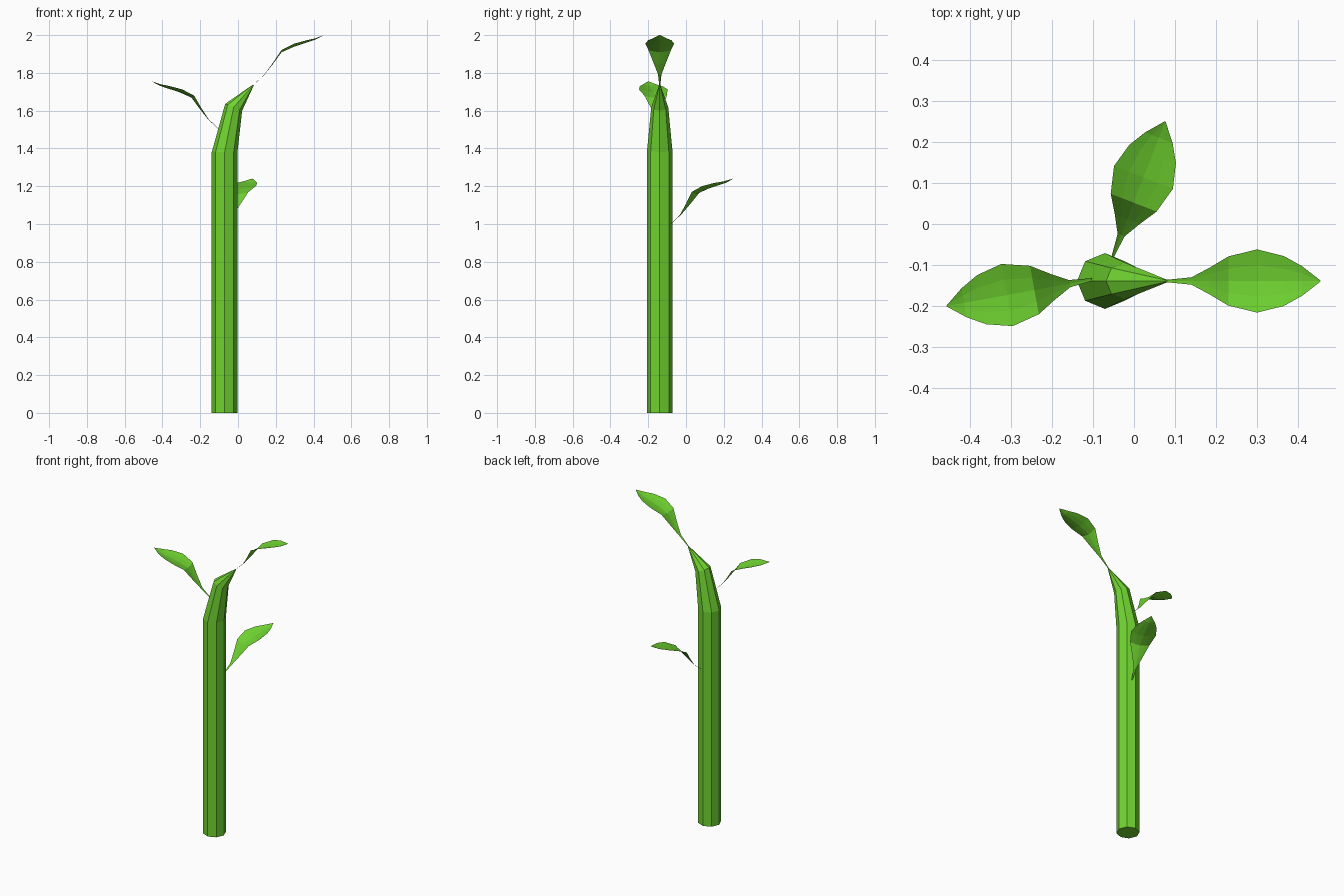
import bpy, bmesh, math
from mathutils import Matrix, Vector

if "Cube" in bpy.data.objects:
    bpy.data.objects.remove(bpy.data.objects["Cube"])

green = bpy.data.materials.new("plant_green")
green.diffuse_color = (0.16, 0.65, 0.03, 1)
green.use_nodes = True
green.node_tree.nodes["Principled BSDF"].inputs["Base Color"].default_value = green.diffuse_color


def finish(bm, name):
    mesh = bpy.data.meshes.new(name)
    bm.to_mesh(mesh)
    bm.free()
    mesh.materials.append(green)
    obj = bpy.data.objects.new(name, mesh)
    bpy.context.collection.objects.link(obj)
    return obj


# Stem: eight-sided rings (x, z, radius, rise across the ring), bent and tapered to a tip
SIDES, STEM_Y = 8, -0.139
bm = bmesh.new()
rings = []
for x, z, r, tilt in [(-0.071, 0, 0.068, 0), (-0.071, 1.38, 0.068, 0),
                      (-0.023, 1.618, 0.045, -0.4), (0.081, 1.736, 0.003, -0.4)]:
    ring = []
    for i in range(SIDES):
        a = math.tau * i / SIDES
        dx = r * math.cos(a)
        ring.append(bm.verts.new((x + dx, STEM_Y + r * math.sin(a), z + dx * tilt)))
    rings.append(ring)
for low, high in zip(rings, rings[1:]):
    for i in range(SIDES):
        j = (i + 1) % SIDES
        bm.faces.new((low[i], low[j], high[j], high[i]))
bm.faces.new(rings[0][::-1])
bm.faces.new(rings[-1])
finish(bm, "stem")

# Leaf outline: distance along, height, half width
LEAF = [(0, 0, 0.003), (0.06, 0.055, 0.009), (0.105, 0.112, 0.033),
        (0.15, 0.174, 0.060), (0.22, 0.205, 0.077), (0.285, 0.226, 0.061),
        (0.33, 0.241, 0.036), (0.375, 0.265, 0.001)]


def leaf(name, base, tip):
    """Cupped leaf sheet sweeping up from base to tip."""
    base, tip = Vector(base), Vector(tip)
    d = tip - base
    length = math.hypot(d.x, d.y)
    turn = Matrix.Rotation(math.atan2(d.y, d.x), 3, 'Z')
    bm = bmesh.new()
    rows = []
    for r, z, w in LEAF:
        row = []
        for s in (-1, -0.5, 0, 0.5, 1):
            p = Vector((r * length / 0.375, s * w,
                        z * d.z / 0.265 + 0.2 * w * abs(s) ** 1.5))
            row.append(bm.verts.new(base + turn @ p))
        rows.append(row)
    for a, b in zip(rows, rows[1:]):
        for i in range(4):
            bm.faces.new((a[i], b[i], b[i + 1], a[i + 1]))
    return finish(bm, name)


leaf("top_leaf", (0.08, -0.139, 1.735), (0.455, -0.139, 2.0))
leaf("left_leaf", (-0.1, -0.135, 1.50), (-0.457, -0.2, 1.755))
leaf("back_leaf", (-0.052, -0.08, 1.0), (0.076, 0.25, 1.24))
